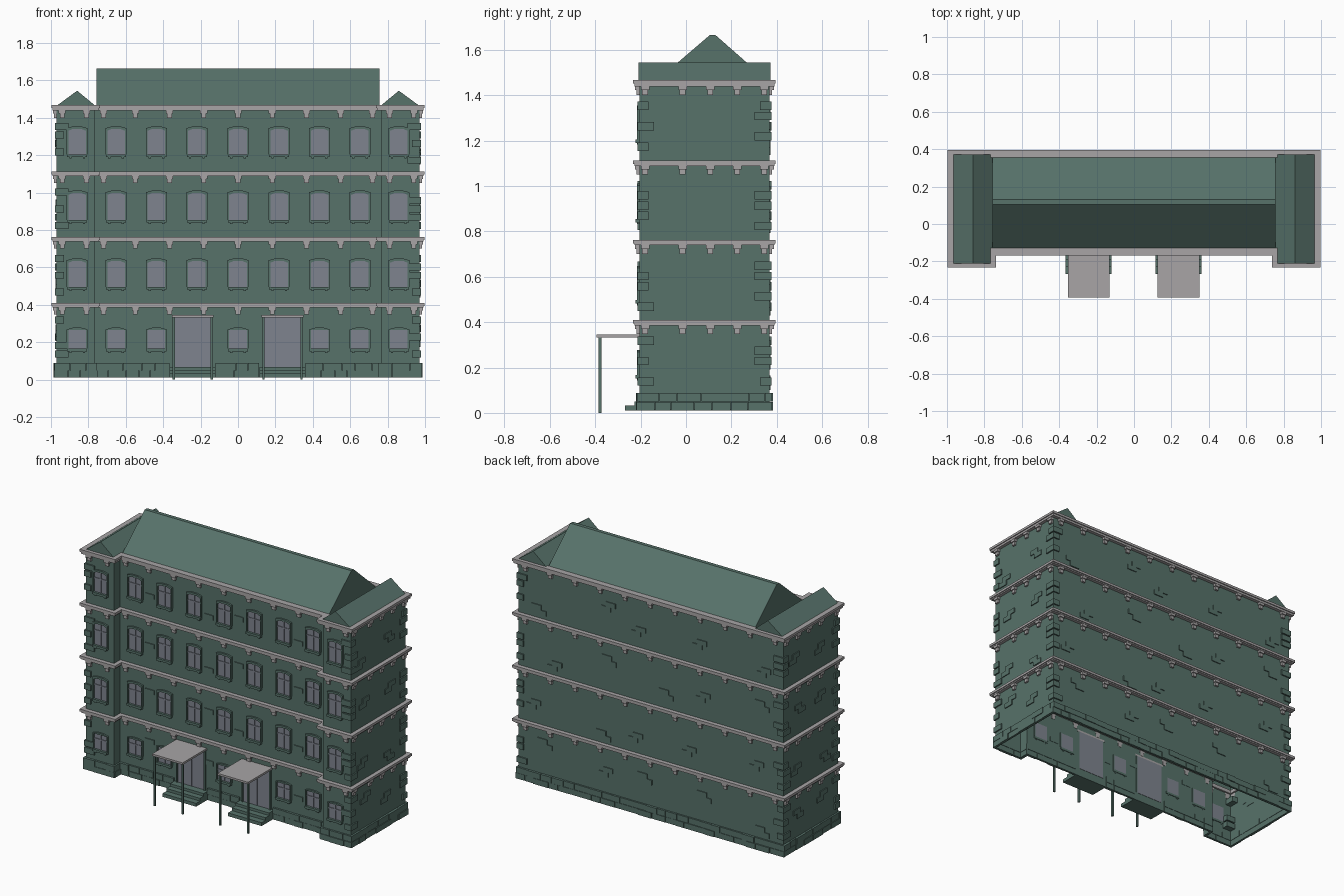
import bpy, bmesh, random
from mathutils import Vector

if "Cube" in bpy.data.objects:
    bpy.data.objects.remove(bpy.data.objects["Cube"])

random.seed(4)

def material(name, rgb):
    m = bpy.data.materials.new(name)
    lin = [((c / 255 + 0.055) / 1.055) ** 2.4 for c in rgb]
    m.diffuse_color = (*lin, 1)
    m.use_nodes = True
    m.node_tree.nodes["Principled BSDF"].inputs["Base Color"].default_value = m.diffuse_color
    return m

GREEN = material("green_stone", (87, 114, 106))
GREY = material("pale_grey_trim", (168, 165, 166))
GLASS = material("blue_grey_glass", (127, 132, 143))

def finish(bm, name, mat):
    bmesh.ops.recalc_face_normals(bm, faces=bm.faces[:])
    me = bpy.data.meshes.new(name)
    bm.to_mesh(me)
    bm.free()
    me.materials.append(mat)
    ob = bpy.data.objects.new(name, me)
    bpy.context.collection.objects.link(ob)
    return ob

# Wall frames: origin, direction along the wall, outward normal
FRONT = ((0, -0.14), (1, 0), (0, -1))
WING = ((0, -0.205), (1, 0), (0, -1))
BACK = ((0, 0.367), (1, 0), (0, 1))
RIGHT = ((0.97, 0), (0, 1), (1, 0))
LEFT = ((-0.97, 0), (0, 1), (-1, 0))
RET_R = ((0.765, 0), (0, 1), (-1, 0))
RET_L = ((-0.765, 0), (0, 1), (1, 0))

def prism(bm, a, b):
    """Join two matching loops of points into a closed solid."""
    va, vb = [bm.verts.new(p) for p in a], [bm.verts.new(p) for p in b]
    n = len(a)
    bm.faces.new(va[::-1])
    bm.faces.new(vb)
    for i in range(n):
        j = (i + 1) % n
        bm.faces.new((va[i], va[j], vb[j], vb[i]))

def wall_shape(bm, frame, pts, d0, d1):
    """Extrude an outline (u, z) drawn on a wall between two depths."""
    o, t, n = (Vector((*v, 0)) for v in frame)
    place = lambda d: [o + t * u + n * d + Vector((0, 0, z)) for u, z in pts]
    prism(bm, place(d0), place(d1))

def slab(bm, frame, u0, u1, z0, z1, d0, d1):
    wall_shape(bm, frame, [(u0, z0), (u1, z0), (u1, z1), (u0, z1)], d0, d1)

def footprint(o):
    """Plan of the building, grown outwards by o."""
    half = [(0.765 - o, -0.14 - o), (0.765 - o, -0.205 - o),
            (0.97 + o, -0.205 - o), (0.97 + o, 0.367 + o)]
    return half + [(-x, y) for x, y in reversed(half)]

def ring(bm, inner, outer, z0, z1):
    loops = [[bm.verts.new((x, y, z)) for x, y in footprint(o)]
             for o, z in ((inner, z0), (outer, z0), (outer, z1), (inner, z1))]
    for k in range(4):
        a, b = loops[k], loops[(k + 1) % 4]
        for i in range(8):
            j = (i + 1) % 8
            bm.faces.new((a[i], a[j], b[j], b[i]))

# Hollow wall shell, open underneath
bm = bmesh.new()
lo = [bm.verts.new((x, y, 0.012)) for x, y in footprint(0)]
hi = [bm.verts.new((x, y, 1.46)) for x, y in footprint(0)]
for i in range(8):
    j = (i + 1) % 8
    bm.faces.new((lo[i], lo[j], hi[j], hi[i]))
finish(bm, "walls", GREEN)

# Roofs
bm = bmesh.new()
prof = [(-0.14, 1.455), (0.105, 1.665), (0.13, 1.665), (0.369, 1.455)]
prism(bm, [(-0.757, y, z) for y, z in prof], [(0.757, y, z) for y, z in prof])
finish(bm, "main_roof", GREEN)
bm = bmesh.new()
for s in (-1, 1):
    prof = [(0.757, 1.46), (0.86, 1.545), (0.976, 1.46)]
    prism(bm, [(s * x, -0.21, z) for x, z in prof], [(s * x, 0.372, z) for x, z in prof])
finish(bm, "wing_roofs", GREEN)

# Cornice rings with brackets below each
TOPS = (0.41, 0.763, 1.113, 1.468)
bm, br = bmesh.new(), bmesh.new()
runs = [(FRONT, [i * 0.183 for i in range(-3, 4)] + [-0.72, 0.72]),
        (WING, [-0.94, -0.81, 0.81, 0.94]),
        (BACK, [i * 0.183 for i in range(-5, 6)]),
        (RIGHT, [-0.18, -0.015, 0.107, 0.226, 0.345]),
        (LEFT, [-0.18, -0.015, 0.107, 0.226, 0.345])]
for k, z in enumerate(TOPS):
    drop = 0.03 if k == 3 else 0.024
    ring(bm, -0.012, 0.028, z - 0.016, z)
    ring(bm, -0.012, 0.022, z - drop, z - 0.016)
    for frame, us in runs:
        for u in us:
            b = z - drop
            slab(br, frame, u - 0.019, u + 0.019, b - 0.016, b, -0.002, 0.02)
            slab(br, frame, u - 0.013, u + 0.013, b - 0.038, b - 0.016, -0.002, 0.013)
finish(bm, "cornices", GREY)
finish(br, "cornice_brackets", GREY)

# Windows: glass, glazing bars, stone surround and sill
glass, bars, stone = bmesh.new(), bmesh.new(), bmesh.new()

def window(frame, u, z0, z1, arch):
    w = 0.047
    top = [(w, z1 - arch), (w * 0.5, z1 - arch * 0.2), (-w * 0.5, z1 - arch * 0.2), (-w, z1 - arch)]
    wall_shape(glass, frame, [(u - w, z0), (u + w, z0)] + [(u + a, b) for a, b in top], -0.004, 0.003)
    slab(bars, frame, u - 0.004, u + 0.004, z0, z1 - arch * 0.2, 0.002, 0.007)
    zt = z0 + (z1 - z0) * 0.66
    slab(bars, frame, u - w, u + w, zt - 0.004, zt + 0.004, 0.002, 0.007)
    for s in (-1, 1):
        slab(stone, frame, u + s * w, u + s * (w + 0.009), z0, z1 - arch, -0.004, 0.011)
    lintel = [(-w - 0.009, z1 - arch), (-w - 0.009, z1 + 0.002), (-w * 0.5, z1 + 0.011),
              (w * 0.5, z1 + 0.011), (w + 0.009, z1 + 0.002), (w + 0.009, z1 - arch)]
    wall_shape(stone, frame, [(u + a, b) for a, b in lintel + top], -0.004, 0.011)
    slab(stone, frame, u - w - 0.007, u + w + 0.007, z0 - 0.015, z0, -0.004, 0.018)
    for s in (-1, 1):
        slab(stone, frame, u + s * 0.03, u + s * 0.042, z0 - 0.023, z0 - 0.015, -0.002, 0.012)

LEVELS = [(0.166, 0.267, 0), (0.497, 0.637, 0.012), (0.855, 1.0, 0.012), (1.205, 1.343, 0.012)]
COLUMNS = [0, 0.22, 0.436, 0.652]
for k, (z0, z1, arch) in enumerate(LEVELS):
    for u in COLUMNS:
        if k == 0 and u == 0.22:
            continue
        for s in ((1,) if u == 0 else (-1, 1)):
            window(FRONT, s * u, z0, z1, arch)
    for s in (-1, 1):
        window(WING, s * 0.86, z0, z1, arch)
finish(glass, "window_glass", GLASS)
finish(bars, "window_bars", GLASS)
finish(stone, "window_surrounds", GREEN)

# Entrances: door, frame, steps, canopy and posts
door, frame_bm, canopy = bmesh.new(), bmesh.new(), bmesh.new()
steps, posts = bmesh.new(), bmesh.new()
for c in (-0.242, 0.238):
    slab(door, FRONT, c - 0.097, c + 0.097, 0.065, 0.333, -0.004, 0.004)
    slab(door, FRONT, c - 0.004, c + 0.004, 0.065, 0.333, 0.003, 0.008)
    slab(canopy, FRONT, c - 0.112, c + 0.112, 0.333, 0.346, -0.002, 0.254)
    for s in (-1, 1):
        slab(frame_bm, FRONT, c + s * 0.097, c + s * 0.107, 0.03, 0.333, -0.002, 0.012)
        slab(posts, FRONT, c + s * 0.096, c + s * 0.108, 0, 0.334, 0.233, 0.245)
    for top, out in ((0.033, 0.128), (0.051, 0.088), (0.068, 0.05)):
        slab(steps, FRONT, c - 0.123, c + 0.123, top - 0.022, top, -0.002, out)
finish(door, "doors", GLASS)
finish(frame_bm, "door_frames", GREEN)
finish(canopy, "canopies", GREY)
finish(steps, "steps", GREEN)
finish(posts, "canopy_posts", GREEN)

# Plinth of two uneven courses of blocks
bm = bmesh.new()
for frame, a, b in ((FRONT, -0.765, -0.365), (FRONT, -0.119, 0.115), (FRONT, 0.361, 0.765),
                    (WING, -0.982, -0.753), (WING, 0.753, 0.982), (BACK, -0.982, 0.982),
                    (RIGHT, -0.217, 0.379), (LEFT, -0.217, 0.379),
                    (RET_R, -0.215, -0.14), (RET_L, -0.215, -0.14)):
    for z0, z1 in ((0.011, 0.048), (0.05, 0.088)):
        u = a
        while u < b - 0.001:
            v = min(u + random.uniform(0.06, 0.11), b)
            if b - v < 0.03:
                v = b
            slab(bm, frame, u, v - 0.002, z0, z1, -0.003, random.choice((0.011, 0.013, 0.016)))
            u = v
finish(bm, "plinth_blocks", GREEN)

# Corner quoins on every storey
bm = bmesh.new()
for z0 in (0.09, 0.42, 0.775, 1.125):
    for s in (-1, 1):
        for x, y in ((0.97, -0.205), (0.97, 0.367)):
            for dz in random.sample((0.03, 0.075, 0.12, 0.165, 0.21), 3):
                u, v = random.choice(((0.065, 0.04), (0.04, 0.065)))
                xa, xb = s * (x - u), s * (x + 0.009)
                ya, yb = (y - 0.009, y + v) if y < 0 else (y - v, y + 0.009)
                plan = [(xa, ya), (xb, ya), (xb, yb), (xa, yb)]
                prism(bm, [(p, q, z0 + dz) for p, q in plan],
                      [(p, q, z0 + dz + 0.037) for p, q in plan])
finish(bm, "corner_quoins", GREEN)

# Scattered pairs of raised bricks
bm = bmesh.new()
def brick_pair(frame, u, z):
    s = random.choice((-1, 1))
    slab(bm, frame, u - 0.035, u + 0.035, z, z + 0.032, -0.002, 0.006)
    slab(bm, frame, u + s * 0.035 - 0.035, u + s * 0.035 + 0.035, z - 0.032, z, -0.002, 0.006)
for z0 in (0.13, 0.46, 0.815, 1.165):
    for i in range(5):
        brick_pair(BACK, -0.76 + i * 0.38 + random.uniform(-0.1, 0.1), z0 + random.uniform(0, 0.16))
    for frame in (RIGHT, LEFT):
        for u in (-0.06, 0.2):
            brick_pair(frame, u + random.uniform(-0.04, 0.04), z0 + random.uniform(0, 0.16))
    for u in (-0.545, -0.11, 0.11, 0.545):
        z = z0 + random.uniform(0.02, 0.15)
        slab(bm, FRONT, u - 0.035, u + 0.03, z, z + 0.03, -0.002, 0.006)
finish(bm, "raised_bricks", GREEN)
